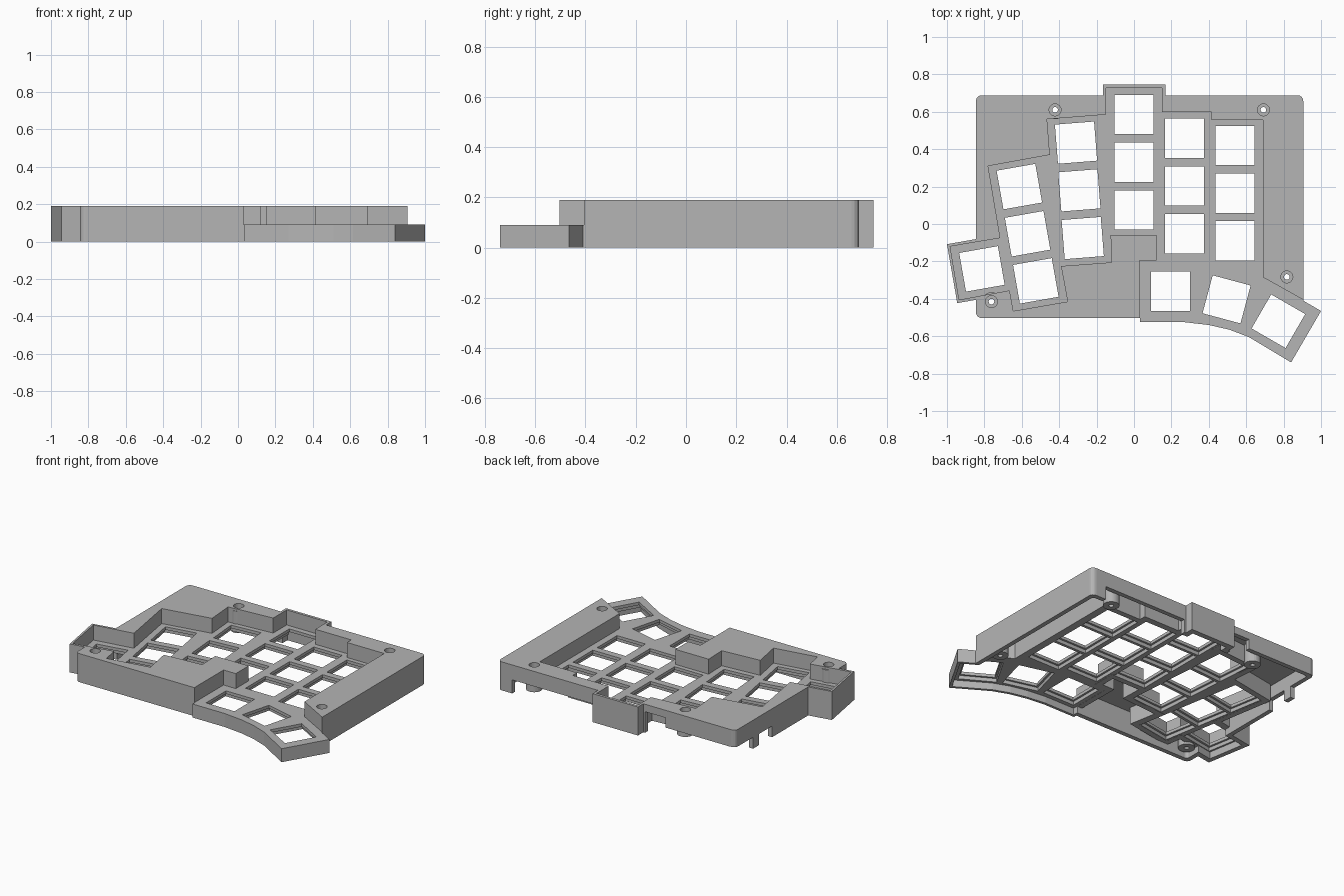
import bpy, bmesh
from math import sin, cos, pi, radians
from mathutils import Matrix, Vector

cube = bpy.data.objects.get("Cube")
if cube:
    bpy.data.objects.remove(cube, do_unlink=True)

grey = bpy.data.materials.new("case_grey")
grey.use_nodes = True
grey.diffuse_color = (0.46, 0.46, 0.46, 1)
grey.node_tree.nodes["Principled BSDF"].inputs["Base Color"].default_value = (0.46, 0.46, 0.46, 1)


def finish(name, bm):
    bmesh.ops.recalc_face_normals(bm, faces=bm.faces)
    mesh = bpy.data.meshes.new(name)
    bm.to_mesh(mesh)
    bm.free()
    mesh.materials.append(grey)
    ob = bpy.data.objects.new(name, mesh)
    bpy.context.collection.objects.link(ob)
    return ob


def prism(name, pts, z0, z1):
    bm = bmesh.new()
    low = [bm.verts.new((x, y, z0)) for x, y in pts]
    face = bm.faces.new(low)
    out = bmesh.ops.extrude_face_region(bm, geom=[face])
    top = [v for v in out["geom"] if isinstance(v, bmesh.types.BMVert)]
    bmesh.ops.translate(bm, verts=top, vec=(0, 0, z1 - z0))
    return finish(name, bm)


def blocks(name, places, size, z0, z1):
    """Square blocks at (x, y, degrees)."""
    bm = bmesh.new()
    for x, y, turn in places:
        m = (Matrix.Translation((x, y, (z0 + z1) / 2)) @ Matrix.Rotation(radians(turn), 4, "Z")
             @ Matrix.Diagonal((size, size, z1 - z0, 1)))
        bmesh.ops.create_cube(bm, size=1, matrix=m)
    return finish(name, bm)


def pegs(name, places, r, z0, z1):
    bm = bmesh.new()
    for x, y in places:
        bmesh.ops.create_cone(bm, cap_ends=True, segments=24, radius1=r, radius2=r, depth=z1 - z0,
                              matrix=Matrix.Translation((x, y, (z0 + z1) / 2)))
    return finish(name, bm)


def rect(x0, x1, y0, y1):
    return [(x0, y0), (x1, y0), (x1, y1), (x0, y1)]


def round_rect(x0, x1, y0, y1, r):
    pts = []
    corners = [(x1 - r, y1 - r), (x0 + r, y1 - r), (x0 + r, y0 + r), (x1 - r, y0 + r)]
    for q, (cx, cy) in enumerate(corners):
        for k in range(5):
            a = (q + k / 4) * pi / 2
            pts.append((cx + r * cos(a), cy + r * sin(a)))
    return pts


def offset(pts, d):
    """Mitred offset of a clockwise outline, positive is outwards."""
    res = []
    for i, p in enumerate(pts):
        p = Vector(p)
        e1 = (p - Vector(pts[i - 1])).normalized()
        e2 = (Vector(pts[(i + 1) % len(pts)]) - p).normalized()
        n1, n2 = Vector((-e1.y, e1.x)), Vector((-e2.y, e2.x))
        res.append(tuple(p + (n1 + n2) * d / (1 + n1.dot(n2))))
    return res


def combine(a, b, op):
    mod = a.modifiers.new(op, "BOOLEAN")
    mod.operation, mod.object, mod.solver = op, b, "EXACT"
    with bpy.context.temp_override(object=a, active_object=a, selected_objects=[a]):
        bpy.ops.object.modifier_apply(modifier=mod.name)
    bpy.data.objects.remove(b, do_unlink=True)


TOP, PLATE, UNDER = 0.19, 0.09, 0.046

# Outlines: stepped key well (clockwise) and the thumb wing
well = [(0.03, -0.195), (0.12, -0.195), (0.12, -0.06), (-0.125, -0.06), (-0.12, -0.205),
        (-0.39, -0.225), (-0.355, -0.415), (-0.645, -0.465), (-0.665, -0.355), (-0.935, -0.405),
        (-0.983, -0.12), (-0.715, -0.075), (-0.78, 0.31), (-0.45, 0.37), (-0.465, 0.56),
        (-0.15, 0.585), (-0.15, 0.727), (0.15, 0.727), (0.15, 0.6), (0.415, 0.6),
        (0.415, 0.555), (0.69, 0.555), (0.69, -0.285)]
wing = [(1, -0.465), (0.84, -0.74), (0.615, -0.605), (0.51, -0.565), (0.4, -0.54),
        (0.27, -0.525), (0.033, -0.525)]

# Outer case body with the back and side bulges and the thumb wing
case = prism("keyboard_case", round_rect(-0.845, 0.905, -0.503, 0.688, 0.03), 0, TOP)
combine(case, prism("back_bulge", rect(-0.167, 0.168, 0.5, 0.745), 0, TOP), "UNION")
combine(case, prism("side_bulge", [(-1, -0.108), (-0.945, -0.423), (-0.66, -0.373), (-0.7, -0.055)],
                    0, TOP), "UNION")
combine(case, prism("thumb_wing", wing + [(0.033, -0.35), (0.6, -0.233)], 0, 0.12), "UNION")

# Key well, open over the whole thumb wing
combine(case, prism("well_cut", well + [(1.2, -0.57), (1.2, -0.9), (0.03, -0.9)], PLATE, 0.3),
        "DIFFERENCE")

# Hollow underside, leaving a thin wall around the well
hollow = prism("hollow_cut", round_rect(-0.815, 0.875, -0.473, 0.658, 0.02), -0.1, 0.16)
combine(hollow, prism("well_wall", offset(well + wing, 0.02), 0.045, 0.3), "DIFFERENCE")
combine(case, hollow, "DIFFERENCE")
combine(case, prism("plate_hollow", offset(well + wing, -0.018), -0.1, UNDER), "DIFFERENCE")

# Openings along the lower back and side walls
for x0, x1, y0, y1, z in [(0.18, 0.8, 0.645, 0.72, 0.09), (-0.9, -0.18, 0.645, 0.72, 0.075),
                          (-0.33, -0.18, 0.64, 0.73, 0.14),
                          (-0.9, -0.805, 0.5, 0.73, 0.076), (-0.9, -0.805, 0.3, 0.44, 0.074)]:
    combine(case, prism("wall_opening", rect(x0, x1, y0, y1), -0.1, z), "DIFFERENCE")

# Key openings, with a wider recess below each
keys = [(0, 0.585 - 0.255 * i, 0) for i in range(3)]
keys += [(0.27, 0.458 - 0.255 * i, 0) for i in range(3)]
keys += [(0.54, 0.42 - 0.255 * i, 0) for i in range(3)]
keys += [(-0.31 + 0.018 * i, 0.435 - 0.255 * i, 4.5) for i in range(3)]
keys += [(-0.613 + 0.044 * i, 0.2 - 0.252 * i, 10) for i in range(3)]
keys += [(-0.813, -0.24, 10), (0.195, -0.36, 0), (0.495, -0.403, -15), (0.772, -0.52, -30)]
combine(case, blocks("key_recesses", keys, 0.236, -0.1, 0.07), "DIFFERENCE")
combine(case, blocks("key_openings", keys, 0.21, -0.2, 0.15), "DIFFERENCE")

# Screw posts with counterbored holes
screws = [(-0.422, 0.61), (0.692, 0.61), (-0.762, -0.415), (0.817, -0.283)]
combine(case, pegs("screw_posts", screws, 0.05, 0.03, 0.175), "UNION")
combine(case, pegs("screw_heads", screws, 0.032, 0.09, 0.3), "DIFFERENCE")
combine(case, pegs("screw_holes", screws, 0.015, -0.1, 0.2), "DIFFERENCE")

for p in case.data.polygons:
    p.use_smooth = False
    p.material_index = 0
